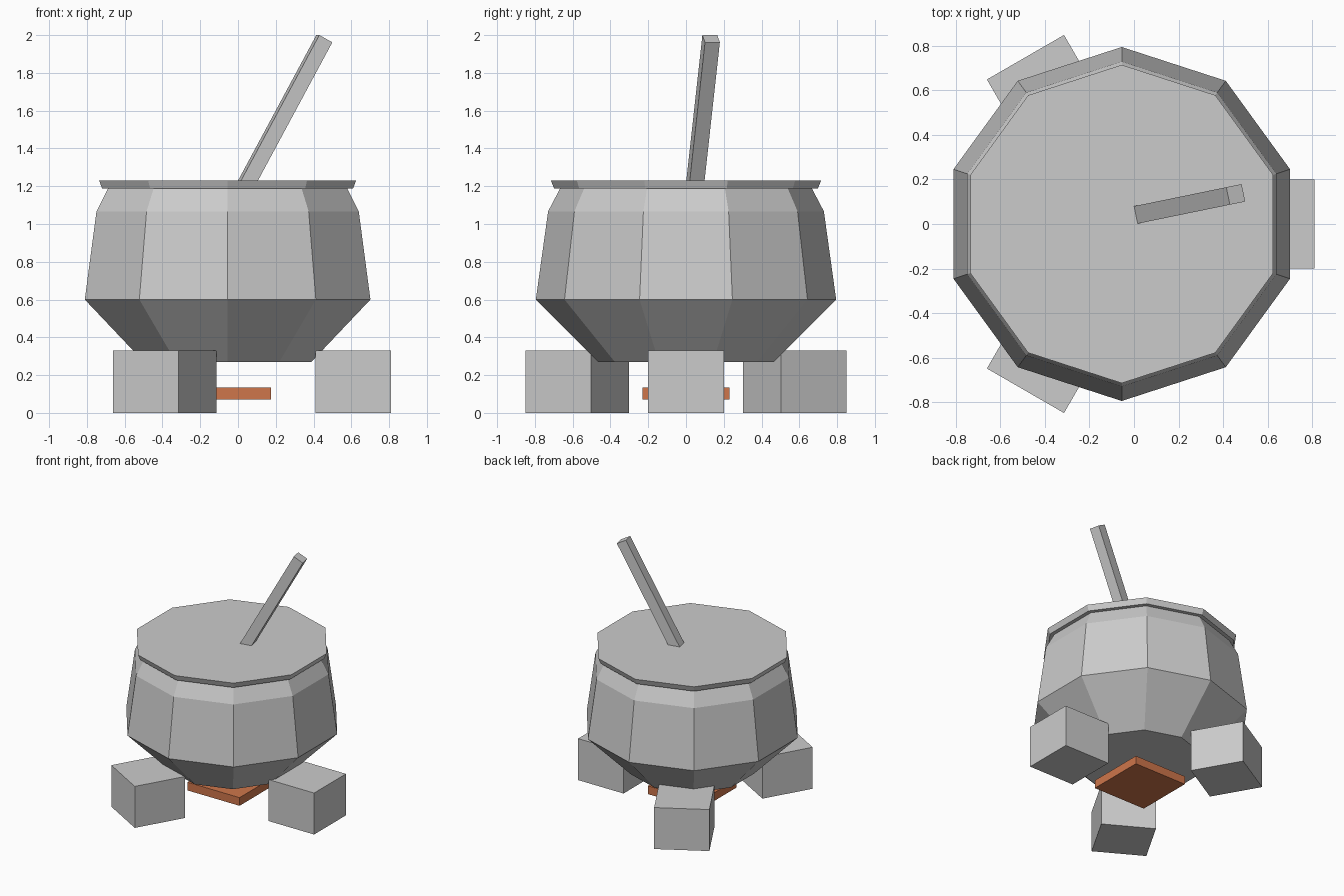
import bpy, bmesh
from math import radians, sin, cos, pi
from mathutils import Vector, Matrix

if "Cube" in bpy.data.objects:
    bpy.data.objects.remove(bpy.data.objects["Cube"])

CX = -0.055  # axis shared by the pot, stones and embers


def new_object(name, bm):
    bmesh.ops.recalc_face_normals(bm, faces=bm.faces)
    mesh = bpy.data.meshes.new(name)
    bm.to_mesh(mesh)
    bm.free()
    obj = bpy.data.objects.new(name, mesh)
    bpy.context.collection.objects.link(obj)
    return obj


def box(name, size, matrix):
    bm = bmesh.new()
    bmesh.ops.create_cube(bm, size=1, matrix=matrix @ Matrix.Diagonal((*size, 1)))
    return new_object(name, bm)


def lathe(name, profile, sides=10):
    """Closed faceted solid from (radius, z) rings, with a corner facing +y."""
    bm = bmesh.new()
    angles = [pi / 2 + 2 * pi * i / sides for i in range(sides)]
    rings = [[bm.verts.new((CX + r * cos(a), r * sin(a), z)) for a in angles]
             for r, z in profile]
    for low, high in zip(rings, rings[1:]):
        for i in range(sides):
            j = (i + 1) % sides
            bm.faces.new((low[i], low[j], high[j], high[i]))
    bm.faces.new(rings[0][::-1])
    bm.faces.new(rings[-1])
    return new_object(name, bm)


# Pot with overhanging rim, filled level with the top
lathe("cauldron", [(0.466, 0.27), (0.795, 0.60), (0.73, 1.067), (0.667, 1.187),
                   (0.698, 1.187), (0.715, 1.23)])

# Three supporting stones around the fire
for k in range(3):
    turn = Matrix.Translation((CX, 0, 0)) @ Matrix.Rotation(radians(120 * k), 4, 'Z')
    box(f"support_stone_{k + 1}", (0.4, 0.4, 0.33),
        turn @ Matrix.Translation((0.665, 0, 0.165)))

# Glowing ember bed
embers = box("ember_bed", (0.46, 0.46, 0.065), Matrix.Translation((CX, 0, 0.1025)))
mat = bpy.data.materials.new("ember")
mat.diffuse_color = (0.62, 0.18, 0.07, 1)
mat.use_nodes = True
mat.node_tree.nodes["Principled BSDF"].inputs["Base Color"].default_value = mat.diffuse_color
embers.data.materials.append(mat)

# Stirring stick leaning out of the pot
top, surface = Vector((0.457, 0.133, 1.981)), Vector((0.053, 0.05, 1.23))
axis = (top - surface).normalized()
length = (top - surface).length + 0.25
heading = Matrix.Rotation(radians(11.6), 4, 'Z')
tilt = Matrix.Rotation(axis.angle(Vector((0, 0, 1))), 4, 'Y')
box("stirring_stick", (0.08, 0.08, length),
    Matrix.Translation(top - axis * length / 2) @ heading @ tilt)
